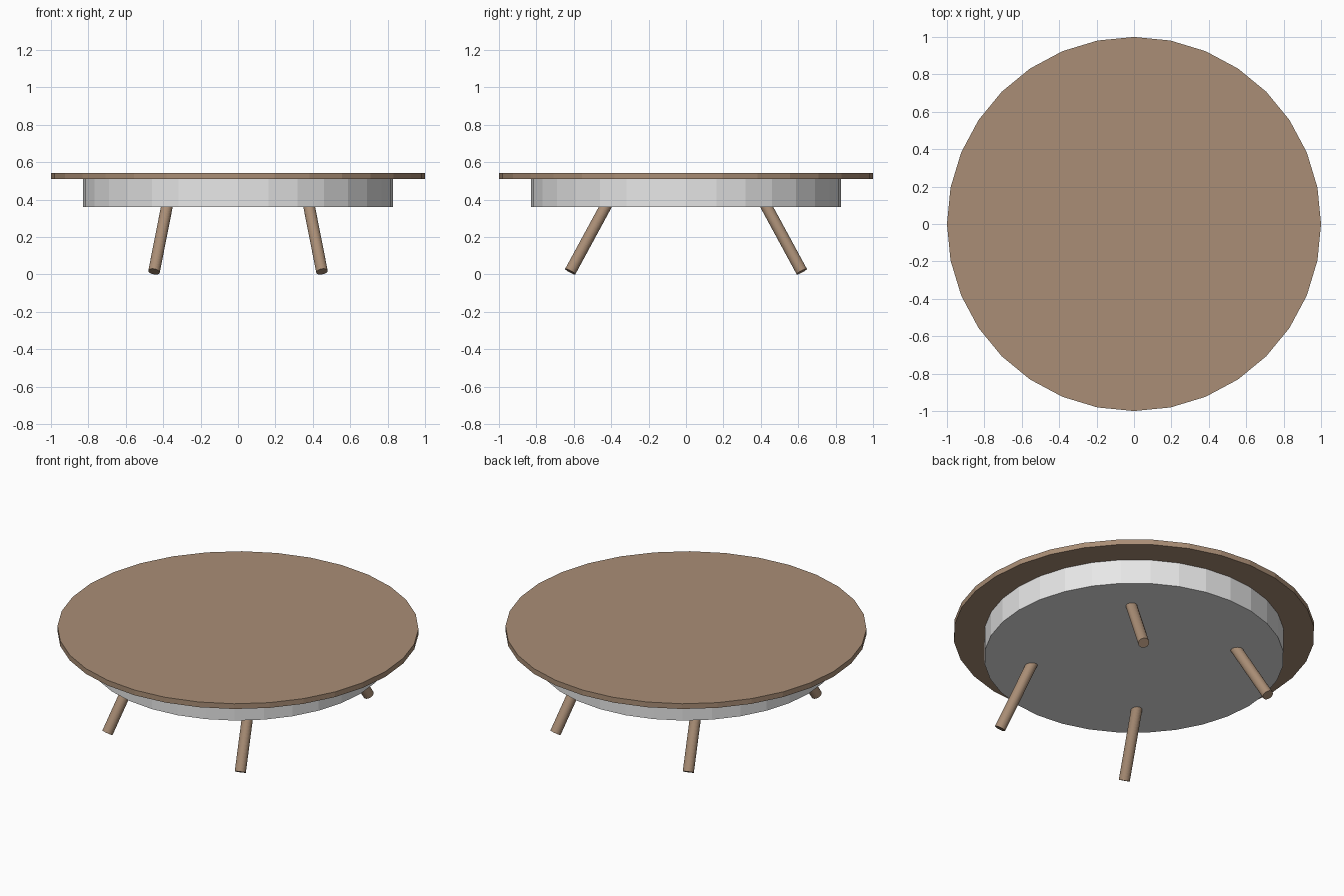
import bpy, math
from mathutils import Vector

if "Cube" in bpy.data.objects:
    bpy.data.objects.remove(bpy.data.objects["Cube"])


def material(name, rgb):
    m = bpy.data.materials.new(name)
    m.diffuse_color = (*rgb, 1.0)
    m.use_nodes = True
    m.node_tree.nodes["Principled BSDF"].inputs["Base Color"].default_value = m.diffuse_color
    return m


wood = material("brown wood", (0.40, 0.27, 0.18))
white = material("off white", (0.80, 0.80, 0.80))


def cylinder(name, start, end, radius, mat, sides=32):
    """Flat-shaded closed cylinder between two points."""
    start, end = Vector(start), Vector(end)
    axis = end - start
    bpy.ops.mesh.primitive_cylinder_add(
        vertices=sides, radius=radius, depth=axis.length,
        location=(start + end) / 2,
        rotation=axis.to_track_quat('Z', 'Y').to_euler())
    ob = bpy.context.object
    ob.name = name
    ob.data.materials.append(mat)
    return ob


# Round top and the drum-shaped apron under it
cylinder("table_top", (0, 0, 0.51), (0, 0, 0.542), 1.0, wood)
cylinder("apron", (0, 0, 0.36), (0, 0, 0.51), 0.83, white)

# Four splayed legs, tilted 30 degrees and mirrored in x and y
tilt, turn, r = math.radians(30), math.radians(70), 0.031
lean = Vector((math.cos(turn), math.sin(turn))) * math.tan(tilt)
foot = Vector((0.449, 0.619, r * math.sin(tilt)))
rise = 0.40 - foot.z
head = Vector((foot.x - lean.x * rise, foot.y - lean.y * rise, 0.40))
for sx, side in ((-1, "left"), (1, "right")):
    for sy, end in ((-1, "front"), (1, "back")):
        flip = Vector((sx, sy, 1))
        cylinder(f"{end}_{side}_leg", foot * flip, head * flip, r, wood)
